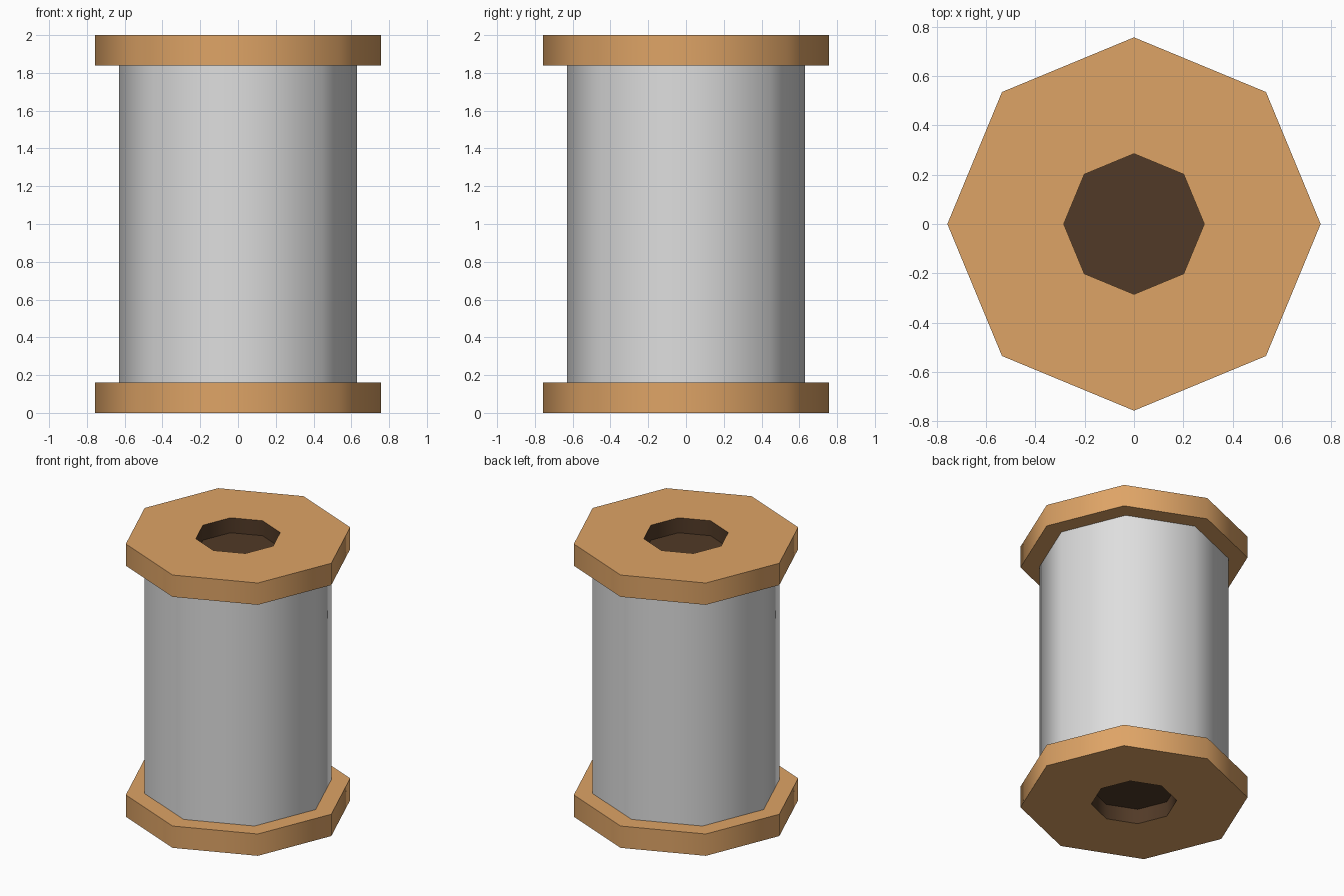
import bpy, bmesh
from math import cos, sin, pi, radians

if "Cube" in bpy.data.objects:
    bpy.data.objects.remove(bpy.data.objects["Cube"])

SIDES = 8
HEIGHT = 2.0
FLANGE_R, DRUM_R, HOLE_R = 0.757, 0.63, 0.285
THICK, HOLE_DEPTH = 0.16, 0.11


def material(name, rgb):
    mat = bpy.data.materials.new(name)
    mat.use_nodes = True
    color = (*rgb, 1.0)
    mat.diffuse_color = color
    mat.node_tree.nodes["Principled BSDF"].inputs["Base Color"].default_value = color
    return mat


wood = material("warm wood", (0.73, 0.37, 0.133))
dark = material("dark hole", (0.083, 0.042, 0.02))
thread = material("light grey thread", (0.73, 0.73, 0.73))


def lathe(name, profile, mats):
    """Turn (radius, z) points into an eight-sided solid with capped ends."""
    bm = bmesh.new()
    rings = [[bm.verts.new((r * cos(2 * pi * i / SIDES), r * sin(2 * pi * i / SIDES), z))
              for i in range(SIDES)] for r, z in profile]
    for a, b in zip(rings, rings[1:]):
        for i in range(SIDES):
            j = (i + 1) % SIDES
            bm.faces.new((a[i], a[j], b[j], b[i]))
    bm.faces.new(rings[0])
    bm.faces.new(rings[-1])
    bmesh.ops.recalc_face_normals(bm, faces=bm.faces)
    # Faces lying wholly inside the hole take the second material
    if len(mats) > 1:
        for f in bm.faces:
            f.material_index = int(all(v.co.xy.length < HOLE_R + 0.01 for v in f.verts))
    mesh = bpy.data.meshes.new(name)
    bm.to_mesh(mesh)
    bm.free()
    for m in mats:
        mesh.materials.append(m)
    obj = bpy.data.objects.new(name, mesh)
    bpy.context.collection.objects.link(obj)
    bpy.ops.object.select_all(action='DESELECT')
    obj.select_set(True)
    bpy.context.view_layer.objects.active = obj
    bpy.ops.object.shade_smooth_by_angle(angle=radians(60))
    return obj


# Flanges: octagonal discs, each with a blind hole in its outer face
for name, outer, inward in (("bottom_flange", 0.0, 1), ("top_flange", HEIGHT, -1)):
    lathe(name, [(HOLE_R, outer + inward * HOLE_DEPTH), (HOLE_R, outer),
                 (FLANGE_R, outer), (FLANGE_R, outer + inward * THICK)], [wood, dark])

# Wound thread between the flanges
lathe("thread_drum", [(DRUM_R, THICK), (DRUM_R, HEIGHT - THICK)], [thread])
